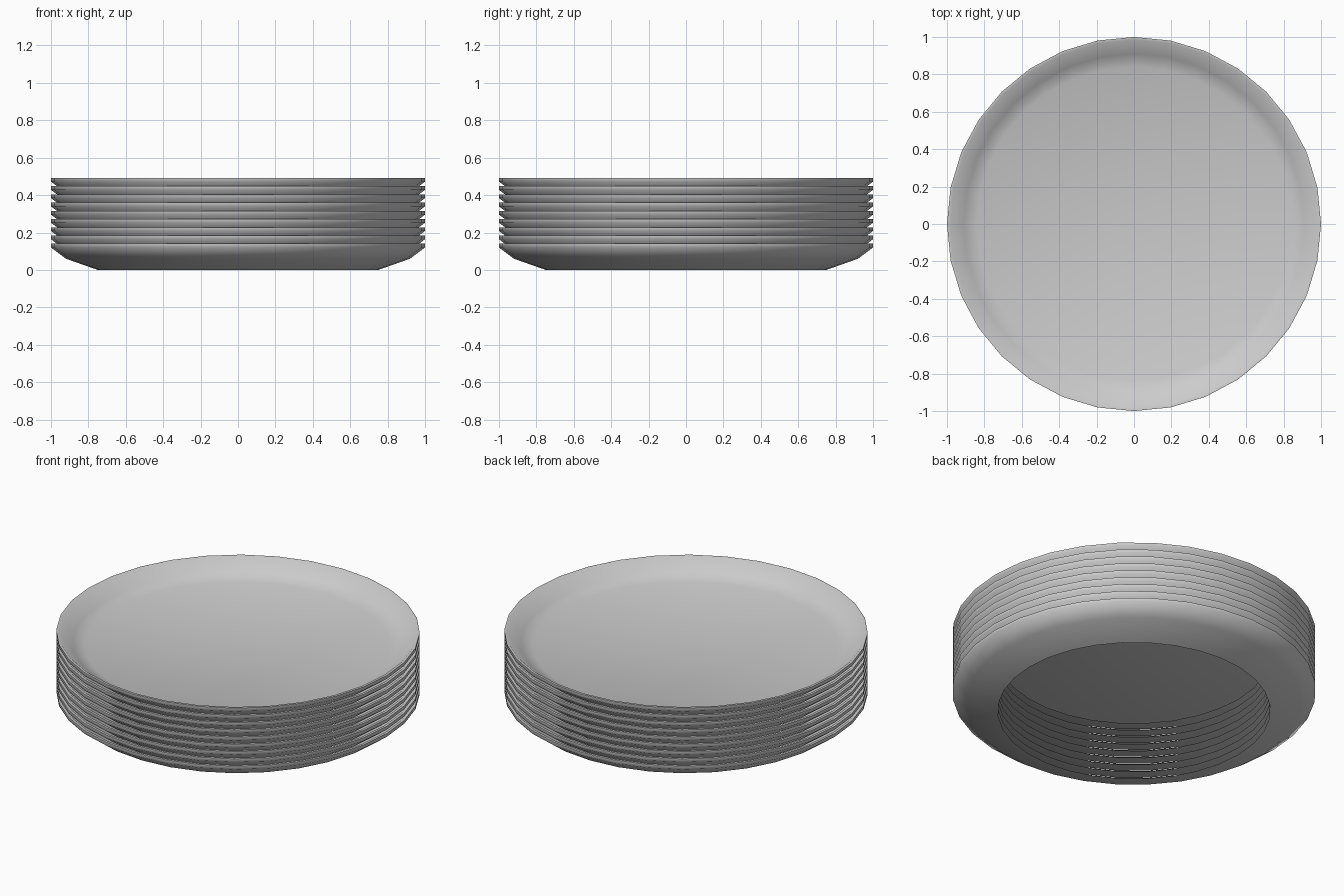
import bpy
import bmesh
import math

if "Cube" in bpy.data.objects:
    bpy.data.objects.remove(bpy.data.objects["Cube"], do_unlink=True)

SIDES = 32
COUNT = 9
STEP = 0.044

# One plain grey ceramic
ceramic = bpy.data.materials.new("grey_ceramic")
ceramic.use_nodes = True
colour = (0.6, 0.6, 0.6, 1.0)
ceramic.diffuse_color = colour
ceramic.node_tree.nodes["Principled BSDF"].inputs["Base Color"].default_value = colour

# Half section (radius, height): foot edge, outer wall, lip, inner wall, floor edge
SECTION = [(0.75, 0.0), (0.92, 0.06), (1.0, 0.12), (1.0, 0.14),
           (0.985, 0.14), (0.91, 0.075), (0.84, 0.048)]


def make_plate(name, base, has_floor):
    bm = bmesh.new()
    rings = []
    for r, z in SECTION:
        rings.append([bm.verts.new((r * math.cos(2 * math.pi * i / SIDES),
                                    r * math.sin(2 * math.pi * i / SIDES),
                                    base + z)) for i in range(SIDES)])
    for a, b in zip(rings, rings[1:]):
        for i in range(SIDES):
            j = (i + 1) % SIDES
            bm.faces.new((a[i], a[j], b[j], b[i]))
    # Only the uppermost plate shows its eating surface
    if has_floor:
        bm.faces.new(rings[-1])
    mesh = bpy.data.meshes.new(name)
    bm.to_mesh(mesh)
    bm.free()
    mesh.materials.append(ceramic)
    obj = bpy.data.objects.new(name, mesh)
    bpy.context.collection.objects.link(obj)
    bpy.ops.object.select_all(action='DESELECT')
    obj.select_set(True)
    bpy.context.view_layer.objects.active = obj
    bpy.ops.object.shade_smooth_by_angle(angle=math.radians(60))


# Stack of nested plates
for n in range(COUNT):
    top = n == COUNT - 1
    make_plate("top_plate" if top else f"plate_{n + 1}", n * STEP, top)
